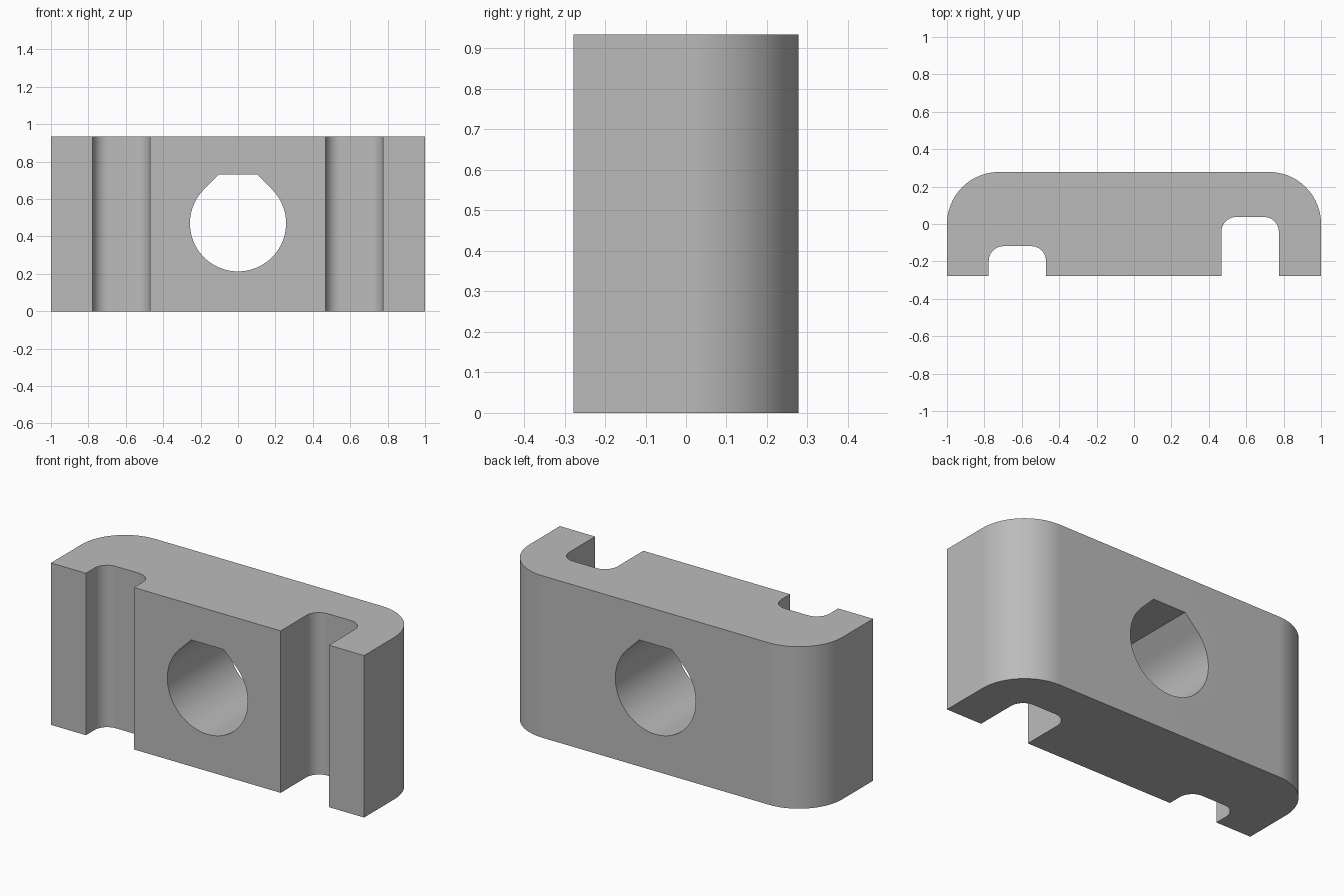
import bpy, bmesh
from math import sin, cos, pi, radians

cube = bpy.data.objects.get("Cube")
if cube:
    bpy.data.objects.remove(cube, do_unlink=True)

HEIGHT, DEPTH = 0.935, 0.278
CORNER, FILLET = 0.278, 0.08
HOLE_R, HOLE_Z, HOLE_TOP = 0.257, 0.47, 0.73

grey = bpy.data.materials.new("plain grey")
grey.use_nodes = True
colour = (0.5, 0.5, 0.5, 1)
grey.diffuse_color = colour
grey.node_tree.nodes["Principled BSDF"].inputs["Base Color"].default_value = colour


def arc(cx, cy, r, start, end, steps):
    """Points on an arc, angles in degrees."""
    angles = [radians(start + (end - start) * i / steps) for i in range(steps + 1)]
    return [(cx + r * cos(a), cy + r * sin(a)) for a in angles]


def slot(x0, x1, top):
    """Open slot with filleted inner corners, walked from x0 to x1."""
    y = top - FILLET
    return ([(x0, -DEPTH)] + arc(x0 + FILLET, y, FILLET, 180, 90, 6)
            + arc(x1 - FILLET, y, FILLET, 90, 0, 6) + [(x1, -DEPTH)])


def prism(name, points, offset):
    """Extrude a closed outline of 3D points by an offset."""
    bm = bmesh.new()
    face = bm.faces.new([bm.verts.new(p) for p in points])
    result = bmesh.ops.extrude_face_region(bm, geom=[face])
    moved = [v for v in result["geom"] if isinstance(v, bmesh.types.BMVert)]
    bmesh.ops.translate(bm, verts=moved, vec=offset)
    bmesh.ops.recalc_face_normals(bm, faces=bm.faces)
    mesh = bpy.data.meshes.new(name)
    bm.to_mesh(mesh)
    bm.free()
    mesh.materials.append(grey)
    obj = bpy.data.objects.new(name, mesh)
    bpy.context.collection.objects.link(obj)
    return obj


# Block: rounded back corners, shallow slot on one side and deep on the other
outline = [(-1, -DEPTH)] + slot(-0.777, -0.47, -0.118) + slot(0.467, 0.775, 0.038)
outline += [(1, -DEPTH)]
outline += arc(1 - CORNER, DEPTH - CORNER, CORNER, 0, 90, 20)
outline += arc(CORNER - 1, DEPTH - CORNER, CORNER, 90, 180, 20)
block = prism("clamp_block", [(x, y, 0) for x, y in outline], (0, 0, HEIGHT))

# Through hole: round below, 45 degree shoulders up to a flat roof
half_roof = HOLE_R * 2 ** 0.5 - (HOLE_TOP - HOLE_Z)
hole = arc(0, HOLE_Z, HOLE_R, 135, 405, 60)
hole += [(half_roof, HOLE_TOP), (-half_roof, HOLE_TOP)]
cutter = prism("hole_cutter", [(x, -0.5, z) for x, z in hole], (0, 1, 0))
cutter.hide_render = True

cut = block.modifiers.new("through_hole", 'BOOLEAN')
cut.operation = 'DIFFERENCE'
cut.solver = 'EXACT'
cut.object = cutter

bpy.ops.object.select_all(action='DESELECT')
block.select_set(True)
bpy.context.view_layer.objects.active = block
bpy.ops.object.modifier_apply(modifier=cut.name)
bpy.data.objects.remove(cutter, do_unlink=True)
bpy.ops.object.shade_smooth_by_angle(angle=radians(30))

# Keep the large faces flat beside the rounded corners
block.modifiers.new("flat_faces", 'WEIGHTED_NORMAL').keep_sharp = True
